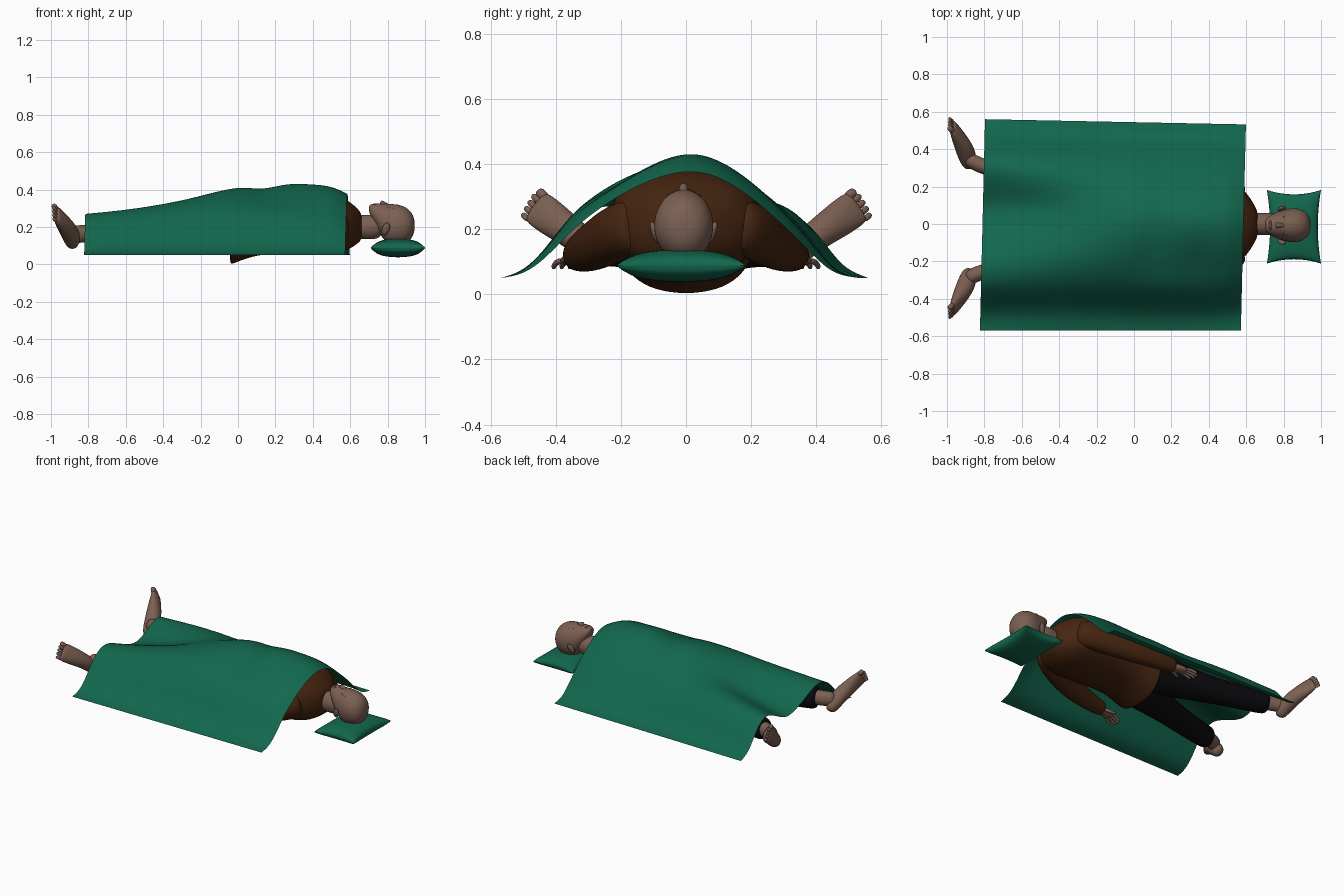
import bpy, math
from mathutils import Vector


def material(name, rgb):
    m = bpy.data.materials.new(name)
    m.diffuse_color = (*rgb, 1)
    return m


GREEN = material("green_cloth", (0.006, 0.135, 0.075))
BROWN = material("brown_knit", (0.06, 0.018, 0.005))
BLACK = material("black_cloth", (0.003, 0.003, 0.004))
SKIN = material("skin", (0.20, 0.115, 0.085))
DARK = material("dark_hair", (0.03, 0.015, 0.01))
X = Vector((1, 0, 0))
Z = Vector((0, 0, 1))


def mesh_object(name, verts, faces, mat, levels=2):
    me = bpy.data.meshes.new(name)
    me.from_pydata([tuple(v) for v in verts], [], faces)
    me.polygons.foreach_set("use_smooth", [True] * len(faces))
    me.materials.append(mat)
    ob = bpy.data.objects.new(name, me)
    bpy.context.collection.objects.link(ob)
    if levels:
        mod = ob.modifiers.new("smooth", "SUBSURF")
        mod.levels = mod.render_levels = levels
    return ob


def loft(name, rings, mat, axis=None, up=Z, n=12, power=1.0, levels=2):
    """Skin oval rings (x, y, z, half width, half depth) along their path."""
    c = [Vector(r[:3]) for r in rings]
    verts, faces = [], []
    for i, r in enumerate(rings):
        t = axis or (c[min(i + 1, len(c) - 1)] - c[max(i - 1, 0)]).normalized()
        a = t.cross(up).normalized()
        b = a.cross(t)
        for k in range(n):
            co, si = math.cos(2 * math.pi * k / n), math.sin(2 * math.pi * k / n)
            verts.append(c[i] + a * r[3] * math.copysign(abs(co) ** power, co)
                         + b * r[4] * math.copysign(abs(si) ** power, si))
    for i in range(len(rings) - 1):
        for k in range(n):
            q = (k + 1) % n
            faces.append((i * n + k, i * n + q, (i + 1) * n + q, (i + 1) * n + k))
    faces.append(tuple(range(n))[::-1])
    faces.append(tuple(range((len(rings) - 1) * n, len(rings) * n)))
    return mesh_object(name, verts, faces, mat, levels)


def ball(name, loc, size, mat, rot=(0, 0, 0)):
    bpy.ops.mesh.primitive_uv_sphere_add(segments=16, ring_count=10, location=loc, rotation=rot)
    ob = bpy.context.object
    ob.name = name
    ob.scale = size
    ob.data.materials.append(mat)
    bpy.ops.object.shade_smooth()
    return ob


# blanket: coarse height grid draped over the body, then smoothed
ys = [-.57, -.5, -.43, -.34, -.23, -.12, 0, .1, .2, .32, .42, .48, .56]
rows = {
    -.81: [.06, .12, .245, .285, .235, .18, .16, .215, .275, .17, .08],
    -.55: [.065, .12, .25, .305, .295, .24, .215, .275, .29, .16, .07],
    -.34: [.07, .13, .25, .325, .34, .315, .295, .305, .28, .15, .07],
    -.17: [.07, .13, .26, .34, .375, .38, .35, .31, .26, .14, .065],
    .02: [.07, .14, .265, .34, .40, .43, .41, .35, .26, .14, .065],
    .12: [.07, .14, .27, .325, .365, .40, .39, .34, .25, .14, .065],
    .26: [.07, .14, .265, .325, .40, .445, .42, .35, .25, .14, .065],
    .38: [.07, .14, .255, .32, .39, .44, .415, .35, .25, .14, .065],
    .50: [.065, .13, .25, .325, .395, .43, .405, .34, .245, .13, .065],
    .585: [.06, .11, .21, .29, .35, .385, .365, .30, .21, .11, .06]}
verts, faces, w = [], [], len(ys)
for x, row in rows.items():
    for y, z in zip(ys, [.05] + row + [.05]):
        verts.append((x + .012 * y / .5, y * (1 - .05 * (x + .8) / 1.4) if y > .3 else y, z))
for i in range(len(rows) - 1):
    for j in range(w - 1):
        a = i * w + j
        faces.append((a, a + w, a + w + 1, a + 1))
blanket = mesh_object("blanket", verts, faces, GREEN, 3)
blanket.modifiers[0].boundary_smooth = "PRESERVE_CORNERS"

# pillow: two puffed sheets with drawn-out corners
N = 20
verts, faces = [], []
for s in (1, -1):
    base = len(verts)
    for i in range(N + 1):
        for j in range(N + 1):
            u, v = math.sin(math.pi * (i / N - .5)), math.sin(math.pi * (j / N - .5))
            verts.append((.855 + .145 * u * (1 - .12 * (1 - v * v)),
                          -.015 + .197 * v * (1 - .12 * (1 - u * u)),
                          .088 + s * .05 * max(0, (1 - u * u) * (1 - v * v)) ** .36))
    for i in range(N):
        for j in range(N):
            a = base + i * (N + 1) + j
            f = (a, a + N + 1, a + N + 2, a + 1)
            faces.append(f if s > 0 else f[::-1])
mesh_object("pillow", verts, faces, GREEN, 0)

# sweater body with flared hem
loft("sweater_body", [
    (.665, 0, .20, .065, .068), (.64, 0, .205, .11, .095), (.585, 0, .21, .20, .14),
    (.50, 0, .22, .24, .165), (.30, 0, .235, .235, .185), (.13, 0, .22, .205, .165),
    (.02, 0, .205, .215, .185), (-.035, 0, .195, .222, .199), (-.045, 0, .195, .215, .195)],
    BROWN, axis=-X, power=.85, n=16)

# neck and head
loft("neck", [(.60, 0, .20, .065, .065), (.68, 0, .20, .06, .068),
              (.78, 0, .20, .065, .07)], SKIN, axis=X)
HY = -.007
loft("head", [
    (.70, HY, .297, .025, .016), (.712, HY, .287, .042, .038), (.75, HY, .25, .068, .079),
    (.80, HY, .212, .085, .112), (.85, HY, .211, .096, .115), (.90, HY, .208, .087, .10),
    (.932, HY, .208, .060, .068), (.945, HY, .208, .025, .028)], SKIN, axis=X, n=16)
loft("nose", [(.82, HY, .305, .010, .012), (.79, HY, .318, .012, .014),
              (.768, HY, .328, .017, .02), (.757, HY, .319, .013, .012)], SKIN, axis=-X, n=8)
for i, x in enumerate((.736, .727)):
    ball("lip_%d" % i, (x, HY, .318), (.006, .026, .008), SKIN)
for s in (1, -1):
    ball("eyelid", (.808, HY + s * .036, .296), (.013, .019, .013), SKIN)
    ball("eyelashes", (.800, HY + s * .036, .305), (.002, .016, .003), DARK)
    ball("eyebrow", (.832, HY + s * .036, .306), (.003, .019, .003), DARK, (s * -.35, 0, 0))
    ball("ear", (.79, HY + s * .088, .19), (.020, .012, .036), SKIN, (s * -.3, .35, 0))

# arms, hands, legs and feet for both sides
for s, side in ((1, "left"), (-1, "right")):
    def arm(*rings):
        return [(r[0], s * r[1], *r[2:]) for r in rings]

    def leg(*rings):
        # the right leg is spread a little less than the left
        return [(r[0], s * r[1] - (.065 * r[0] if s < 0 else 0), *r[2:]) for r in rings]

    loft(side + "_sleeve", arm(
        (.57, .14, .215, .06, .08), (.53, .18, .205, .075, .09), (.43, .23, .18, .078, .09),
        (.28, .285, .145, .068, .078), (.12, .32, .13, .058, .064), (-.02, .336, .118, .046, .048),
        (-.03, .337, .118, .04, .042)), BROWN)
    loft(side + "_palm", arm(
        (.0, .336, .115, .028, .026), (-.04, .34, .112, .034, .022),
        (-.085, .348, .106, .042, .019), (-.11, .353, .1, .037, .014)), SKIN)
    for k in range(4):
        y, end = .322 + .02 * k, (-.165, -.18, -.176, -.155)[k]
        loft(side + "_finger", arm(
            (-.09, y, .103, .011, .011), (-.13, y + .006 + .003 * k, .1, .010, .010),
            (end + .01, y + .01 + .005 * k, .085, .009, .009),
            (end, y + .01 + .005 * k, .08, .005, .005)), SKIN, n=8, levels=1)
    loft(side + "_thumb", arm(
        (-.03, .318, .108, .014, .013), (-.07, .298, .098, .012, .012),
        (-.105, .292, .088, .008, .008)), SKIN, n=8, levels=1)

    loft(side + "_trouser_leg", leg(
        (.04, .095, .20, .09, .12), (-.02, .1, .20, .11, .145), (-.1, .105, .195, .112, .14),
        (-.22, .135, .18, .105, .115), (-.42, .195, .165, .083, .085), (-.6, .25, .16, .073, .08),
        (-.78, .298, .16, .068, .076), (-.795, .302, .16, .058, .065)), BLACK)
    loft(side + "_ankle", leg(
        (-.70, .278, .165, .05, .055), (-.79, .302, .163, .042, .048),
        (-.85, .325, .163, .043, .05), (-.895, .355, .16, .038, .046)), SKIN)
    loft(side + "_foot", leg(
        (-.885, .308, .093, .022, .02), (-.885, .322, .112, .042, .038),
        (-.890, .362, .150, .046, .052), (-.912, .415, .192, .050, .05),
        (-.945, .477, .235, .058, .036), (-.967, .517, .264, .058, .023),
        (-.974, .528, .272, .050, .016)), SKIN, up=X)
    # big toe sits on the upper inner edge
    for k in range(5):
        o = .044 - .022 * k
        r = (.016, .0115, .011, .0105, .010)[k]
        t = (.026, .030, .028, .025, .020)[k]
        y, z = .520 - .62 * o, .262 + .75 * o
        loft(side + "_toe", leg(
            (-.966, y, z, r, r), (-.978, y + .4 * t, z + .35 * t, r, r),
            (-.985, y + .8 * t, z + .7 * t, r * 1.1, r),
            (-.989, y + t, z + .9 * t, r * .6, r * .6)), SKIN, up=X, n=8, levels=1)
